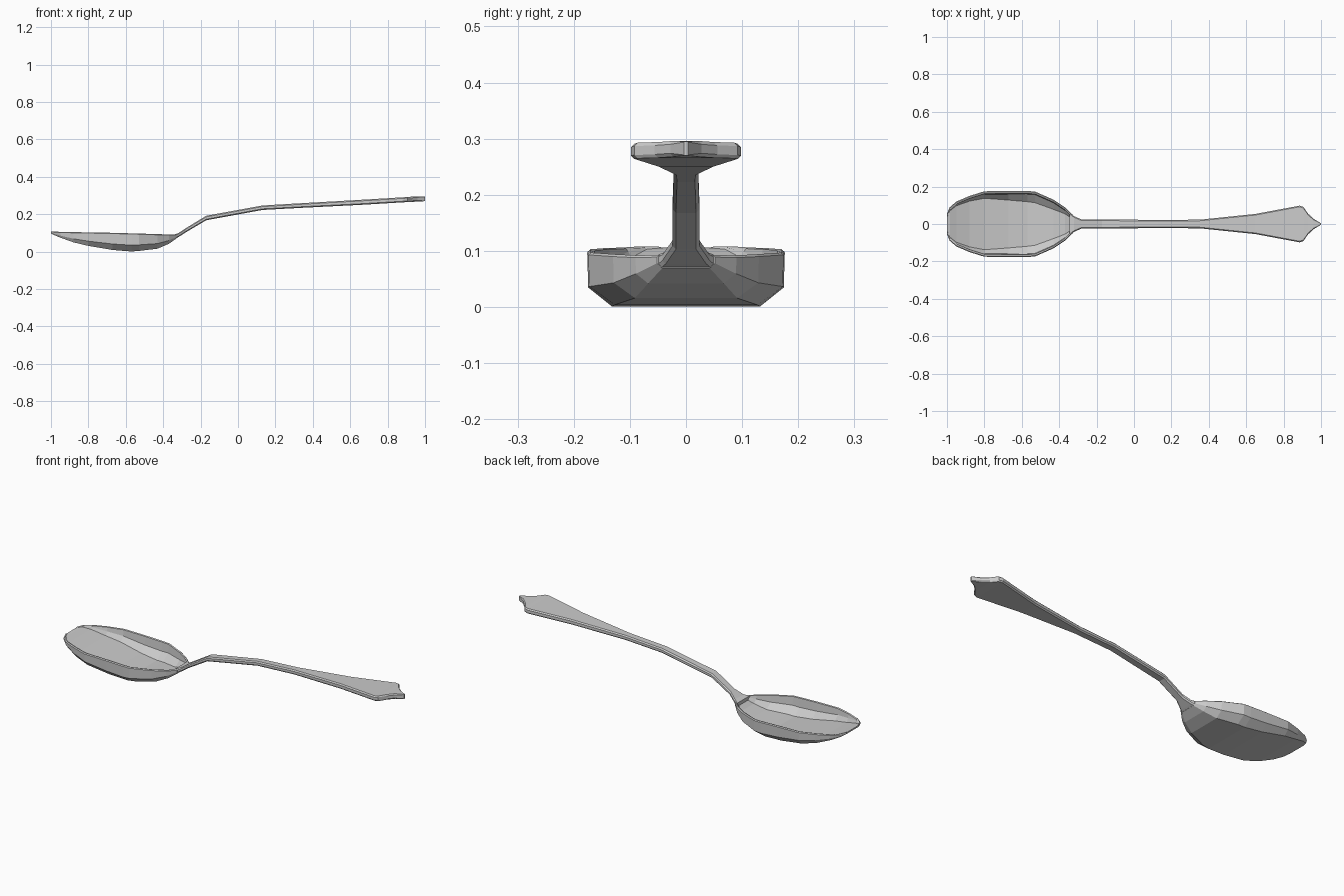
import bpy, bmesh

if "Cube" in bpy.data.objects:
    bpy.data.objects.remove(bpy.data.objects["Cube"])


def loft(name, rings, cap_start, cap_end):
    """Skin a list of equal-length closed rings into one flat-shaded object."""
    bm = bmesh.new()
    loops = [[bm.verts.new(p) for p in ring] for ring in rings]
    n = len(loops[0])
    for a, b in zip(loops, loops[1:]):
        for i in range(n):
            j = (i + 1) % n
            bm.faces.new((a[i], a[j], b[j], b[i]))
    if cap_start:
        bm.faces.new(loops[0])
    if cap_end:
        bm.faces.new(loops[-1])
    bmesh.ops.remove_doubles(bm, verts=bm.verts, dist=0.0005)
    bmesh.ops.recalc_face_normals(bm, faces=bm.faces)
    mesh = bpy.data.meshes.new(name)
    bm.to_mesh(mesh)
    bm.free()
    obj = bpy.data.objects.new(name, mesh)
    bpy.context.collection.objects.link(obj)
    return obj


def mirrored(x, half):
    """Ring from its +y half, mirrored to -y."""
    return [(x, y, z) for y, z in half] + [(x, -y, z) for y, z in reversed(half)]


def bowl_ring(x, w, rim, bottom, floor):
    # thin shell section: flat floor, chamfer, steep wall, rim, and the same inside
    t = min(0.013, w * 0.3)
    low = bottom + 0.35 * (rim - bottom)
    f = w * floor
    return mirrored(x, [
        (f, bottom), (w * 0.99, low), (w, rim - 0.004), (w - 0.4 * t, rim),
        (w - t, rim - 0.002), (w - 1.3 * t, min(rim - 0.002, low + t)),
        (max(f - t, 0.005), min(rim - 0.002, bottom + t))])


def handle_ring(x, w, bottom, top):
    # flat bar with bevelled edges
    c = min(0.006, w * 0.3)
    return mirrored(x, [(w - c, bottom), (w, bottom + c), (w, top - c), (w - c, top)])


# Bowl: x, half width, rim height, bottom height, floor width ratio
bowl_stations = [
    (-1.00, 0.055, 0.108, 0.098, 0.92),
    (-0.985, 0.090, 0.108, 0.090, 0.92),
    (-0.95, 0.120, 0.106, 0.075, 0.92),
    (-0.88, 0.150, 0.105, 0.050, 0.90),
    (-0.80, 0.175, 0.103, 0.031, 0.86),
    (-0.67, 0.176, 0.101, 0.009, 0.80),
    (-0.57, 0.176, 0.098, 0.001, 0.75),
    (-0.53, 0.174, 0.097, 0.004, 0.73),
    (-0.43, 0.130, 0.094, 0.016, 0.70),
    (-0.37, 0.090, 0.092, 0.042, 0.75),
    (-0.33, 0.052, 0.093, 0.070, 0.80),
]
bowl_rings = [bowl_ring(*s) for s in bowl_stations]
loft("spoon_bowl", bowl_rings, True, True)

# Handle: x, half width, underside height, top height
handle_stations = [
    (-0.345, 0.060, 0.062, 0.091),
    (-0.32, 0.042, 0.077, 0.099),
    (-0.28, 0.024, 0.103, 0.125),
    (-0.17, 0.024, 0.168, 0.192),
    (0.13, 0.022, 0.223, 0.247),
    (0.35, 0.023, 0.235, 0.260),
    (0.65, 0.054, 0.250, 0.277),
    (0.885, 0.098, 0.264, 0.291),
    (0.905, 0.092, 0.265, 0.293),
    (0.93, 0.056, 0.266, 0.294),
    (0.96, 0.028, 0.268, 0.296),
    (1.00, 0.004, 0.270, 0.295),
]
loft("spoon_handle", [handle_ring(*s) for s in handle_stations], True, True)
